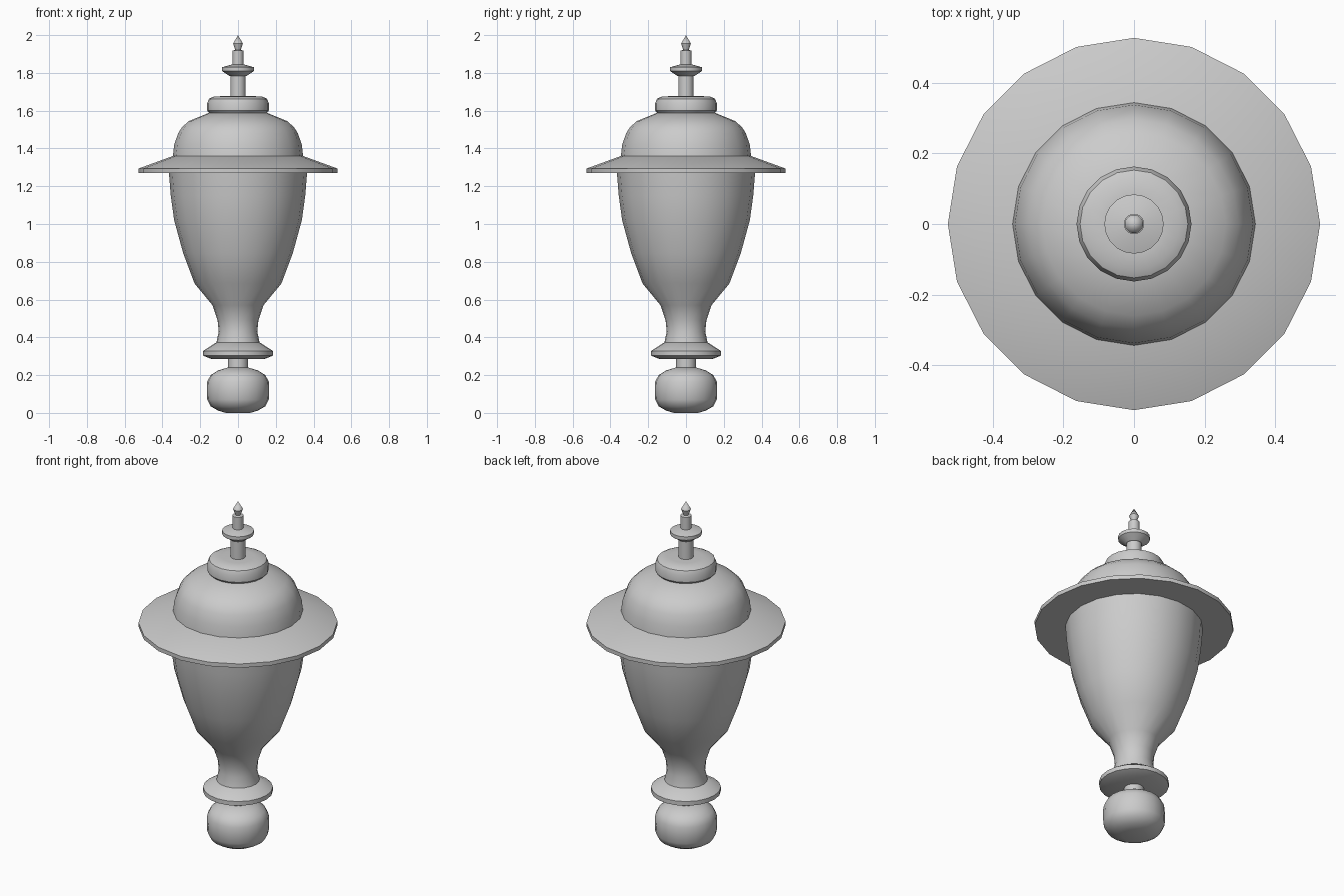
import bpy, bmesh, math
from mathutils import Vector

if "Cube" in bpy.data.objects:
    bpy.data.objects.remove(bpy.data.objects["Cube"])

SIDES = 20


def lathe(name, profile, sides=SIDES, angle=40):
    """Revolve (radius, z) points around z; the open ends are capped."""
    bm = bmesh.new()
    rings = []
    for r, z in profile:
        if r == 0:
            rings.append([bm.verts.new((0, 0, z))] * sides)
        else:
            rings.append([bm.verts.new((r * math.cos(a), r * math.sin(a), z))
                          for a in (2 * math.pi * i / sides for i in range(sides))])
    for low, high in zip(rings, rings[1:]):
        for i in range(sides):
            j = (i + 1) % sides
            corners = [low[i], low[j], high[j], high[i]]
            bm.faces.new(list(dict.fromkeys(corners)))
    for (r, z), ring in ((profile[0], rings[0]), (profile[-1], rings[-1])):
        if r > 0:
            bm.faces.new(ring)
    bmesh.ops.recalc_face_normals(bm, faces=bm.faces)
    mesh = bpy.data.meshes.new(name)
    bm.to_mesh(mesh)
    bm.free()
    obj = bpy.data.objects.new(name, mesh)
    bpy.context.collection.objects.link(obj)
    bpy.ops.object.select_all(action='DESELECT')
    obj.select_set(True)
    bpy.context.view_layer.objects.active = obj
    bpy.ops.object.shade_smooth_by_angle(angle=math.radians(angle))
    return obj


# Rounded foot and its short neck
lathe("ball_foot", [(0.065, 0), (0.105, 0.012), (0.145, 0.035), (0.163, 0.07),
                    (0.165, 0.12), (0.163, 0.165), (0.145, 0.2),
                    (0.105, 0.225), (0.055, 0.24)])
lathe("foot_neck", [(0.053, 0.23), (0.053, 0.29)])

# Collar under the body
lathe("lower_collar", [(0.14, 0.285), (0.185, 0.303), (0.185, 0.328), (0.115, 0.373)])

# Tapering vase body
lathe("vase_body", [(0.115, 0.37), (0.102, 0.43), (0.108, 0.49), (0.135, 0.57),
                    (0.23, 0.685), (0.29, 0.845), (0.338, 1.02), (0.356, 1.15),
                    (0.366, 1.275)])

# Wide brim and domed lid
lathe("brim", [(0.528, 1.27), (0.528, 1.293), (0.345, 1.36)], angle=30)
lathe("dome", [(0.345, 1.355), (0.338, 1.42), (0.317, 1.48), (0.297, 1.512),
               (0.26, 1.545), (0.155, 1.588)])
lathe("top_cap", [(0.15, 1.585), (0.163, 1.6), (0.163, 1.64), (0.153, 1.663),
                  (0.13, 1.674), (0.085, 1.677)])

# Finial: stem, disc, post and pointed tip
lathe("finial_stem", [(0.04, 1.67), (0.04, 1.79)])
lathe("finial_disc", [(0.045, 1.783), (0.084, 1.81), (0.084, 1.83), (0.03, 1.845)], angle=30)
lathe("finial_post", [(0.029, 1.835), (0.029, 1.918), (0.013, 1.922)])
lathe("finial_tip", [(0.013, 1.918), (0.026, 1.955), (0, 2.0)])
